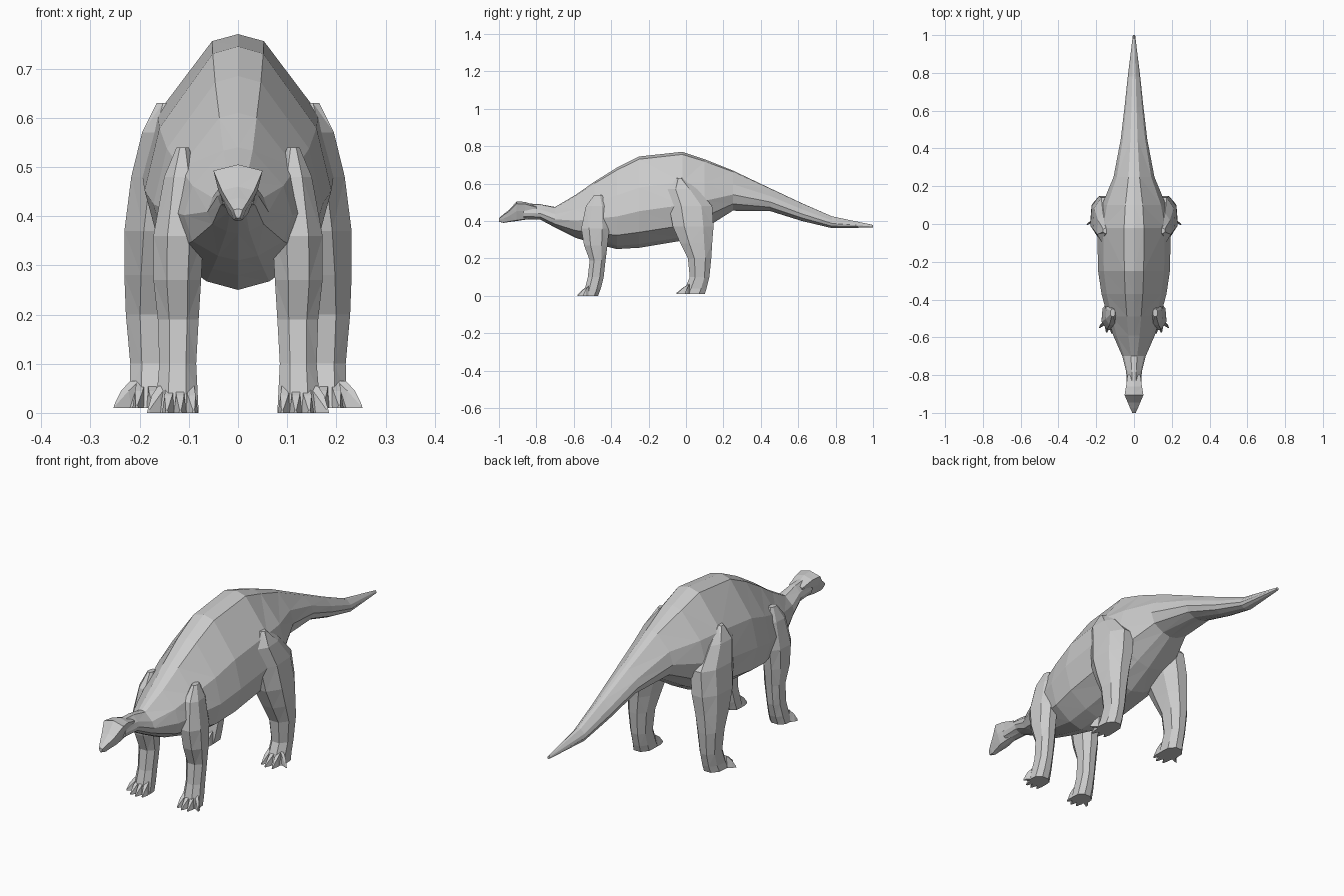
import bpy, bmesh

# Half cross-sections: (fraction of half width, fraction of height), top to bottom
BODY = [(0, 1), (.27, .97), (.84, .66), (1, .4), (.84, .17), (.37, .04), (0, 0)]
HEAD = [(0, 1), (1, .88), (.8, .5), (.4, .04), (0, 0)]
# Leg plan outline within its bounding rectangle (across, front to back)
LEG = [(.28, 0), (.72, 0), (1, .28), (.95, .75), (.68, 1), (.3, 1), (.04, .75), (0, .28)]


def loft(bm, rings):
    loops = [[bm.verts.new(p) for p in ring] for ring in rings]
    n = len(loops[0])
    for a, b in zip(loops, loops[1:]):
        for i in range(n):
            j = (i + 1) % n
            bm.faces.new((a[i], a[j], b[j], b[i]))
    bm.faces.new(loops[0])
    bm.faces.new(loops[-1])


def finish(name, bm):
    bmesh.ops.recalc_face_normals(bm, faces=bm.faces)
    bmesh.ops.triangulate(bm, faces=bm.faces)
    mesh = bpy.data.meshes.new(name)
    bm.to_mesh(mesh)
    bm.free()
    bpy.context.collection.objects.link(bpy.data.objects.new(name, mesh))


def trunk(name, half, stations):
    outline = half + [(-u, v) for u, v in half[-2:0:-1]]
    bm = bmesh.new()
    loft(bm, [[(u * w, y, bot + v * (top - bot)) for u, v in outline]
              for y, top, bot, w in stations])
    finish(name, bm)


def leg(name, side, rings, toes, floor, back):
    bm = bmesh.new()
    loft(bm, [[(side * (xi + u * (xo - xi)), yf + v * (yb - yf), z) for u, v in LEG]
              for z, yf, yb, xi, xo in rings])
    # Pointed toes, each running from the foot to a small tip
    for bx, tx, ty in toes:
        def square(x, y, w, h):
            return [(side * (x - w), y, floor), (side * (x + w), y, floor),
                    (side * (x + w * .6), y, floor + h), (side * (x - w * .6), y, floor + h)]
        loft(bm, [square(bx, back, .015, .055), square((bx + tx) / 2, (back + ty) / 2, .013, .035),
                  square(tx, ty, .003, .006)])
    finish(name, bm)


# Neck, torso and tail: y, top, bottom, half width
trunk("body_and_tail", BODY, [
    (-.87, .495, .41, .036), (-.78, .49, .408, .042), (-.70, .475, .365, .062),
    (-.59, .54, .31, .11), (-.49, .61, .28, .14), (-.37, .685, .25, .172),
    (-.25, .745, .257, .19), (-.02, .77, .295, .195), (.10, .73, .36, .17),
    (.25, .67, .455, .108), (.45, .575, .453, .07), (.62, .495, .40, .05),
    (.78, .425, .362, .033), (1.0, .379, .365, .006)])

# Head tapering to a beak
trunk("head", HEAD, [
    (-.80, .482, .413, .034), (-.86, .502, .407, .042), (-.905, .505, .40, .05),
    (-.945, .46, .395, .033), (-.975, .437, .39, .021), (-1.0, .415, .396, .009)])

# Leg rings: z, front y, back y, inner x, outer x
FRONT = [(.54, -.49, -.45, .10, .125), (.48, -.535, -.42, .08, .15), (.36, -.56, -.41, .07, .172),
         (.27, -.545, -.42, .075, .172), (.19, -.515, -.43, .08, .163), (.10, -.525, -.44, .085, .16),
         (.04, -.54, -.455, .082, .165), (0, -.55, -.47, .08, .168)]
HIND = [(.63, -.05, -.02, .12, .165), (.57, -.10, .06, .10, .195), (.48, -.09, .14, .08, .217),
        (.37, -.07, .147, .09, .231), (.28, -.03, .14, .11, .231), (.20, .01, .135, .125, .228),
        (.10, .02, .125, .135, .219), (.04, -.005, .11, .135, .22), (.01, -.02, .10, .135, .225)]
# Toes: base x, tip x, tip y
FRONT_TOES = [(.098, .09, -.57), (.118, .117, -.58), (.138, .145, -.575), (.153, .182, -.55)]
HIND_TOES = [(.152, .145, -.035), (.175, .172, -.05), (.197, .206, -.045), (.21, .25, -.005)]

for side, tag in ((1, "left"), (-1, "right")):
    leg("front_leg_" + tag, side, FRONT, FRONT_TOES, 0, -.52)
    leg("hind_leg_" + tag, side, HIND, HIND_TOES, .01, .02)
